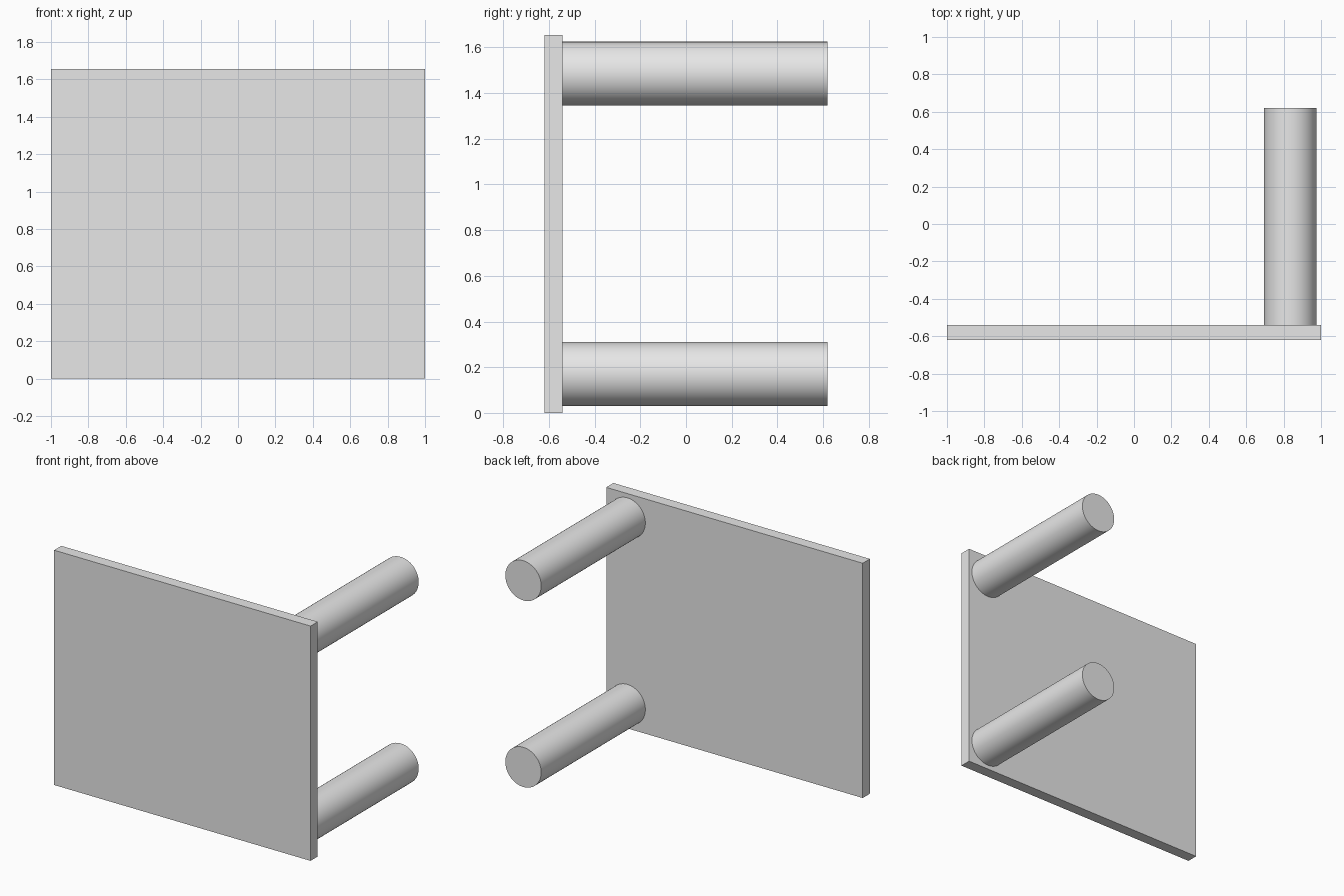
import bpy
import math

cube = bpy.data.objects.get("Cube")
if cube:
    bpy.data.objects.remove(cube, do_unlink=True)

# Single plain grey
GREY = (0.8, 0.8, 0.8, 1.0)
grey = bpy.data.materials.new("plain_grey")
grey.use_nodes = True
grey.diffuse_color = GREY
grey.node_tree.nodes["Principled BSDF"].inputs["Base Color"].default_value = GREY

WIDTH, HEIGHT = 2.0, 1.655
FRONT, PANEL_BACK, POST_END = -0.62, -0.54, 0.62
RADIUS = 0.14
POST_X = 0.835
POST_INSET = 0.17


def finish(name):
    obj = bpy.context.object
    obj.name = name
    obj.data.materials.append(grey)
    return obj


# Upright rectangular panel
bpy.ops.mesh.primitive_cube_add(size=1, location=(0, (FRONT + PANEL_BACK) / 2, HEIGHT / 2))
panel = finish("panel")
panel.scale = (WIDTH, PANEL_BACK - FRONT, HEIGHT)
bpy.ops.object.transform_apply(location=False, rotation=False, scale=True)

# Two round posts reaching back from the left edge of the panel
for name, z in (("lower_post", POST_INSET), ("upper_post", HEIGHT - POST_INSET)):
    bpy.ops.mesh.primitive_cylinder_add(
        vertices=64, radius=RADIUS, depth=POST_END - PANEL_BACK,
        location=(POST_X, (PANEL_BACK + POST_END) / 2, z),
        rotation=(math.pi / 2, 0, 0))
    finish(name)
    bpy.ops.object.shade_smooth_by_angle(angle=math.radians(30))
